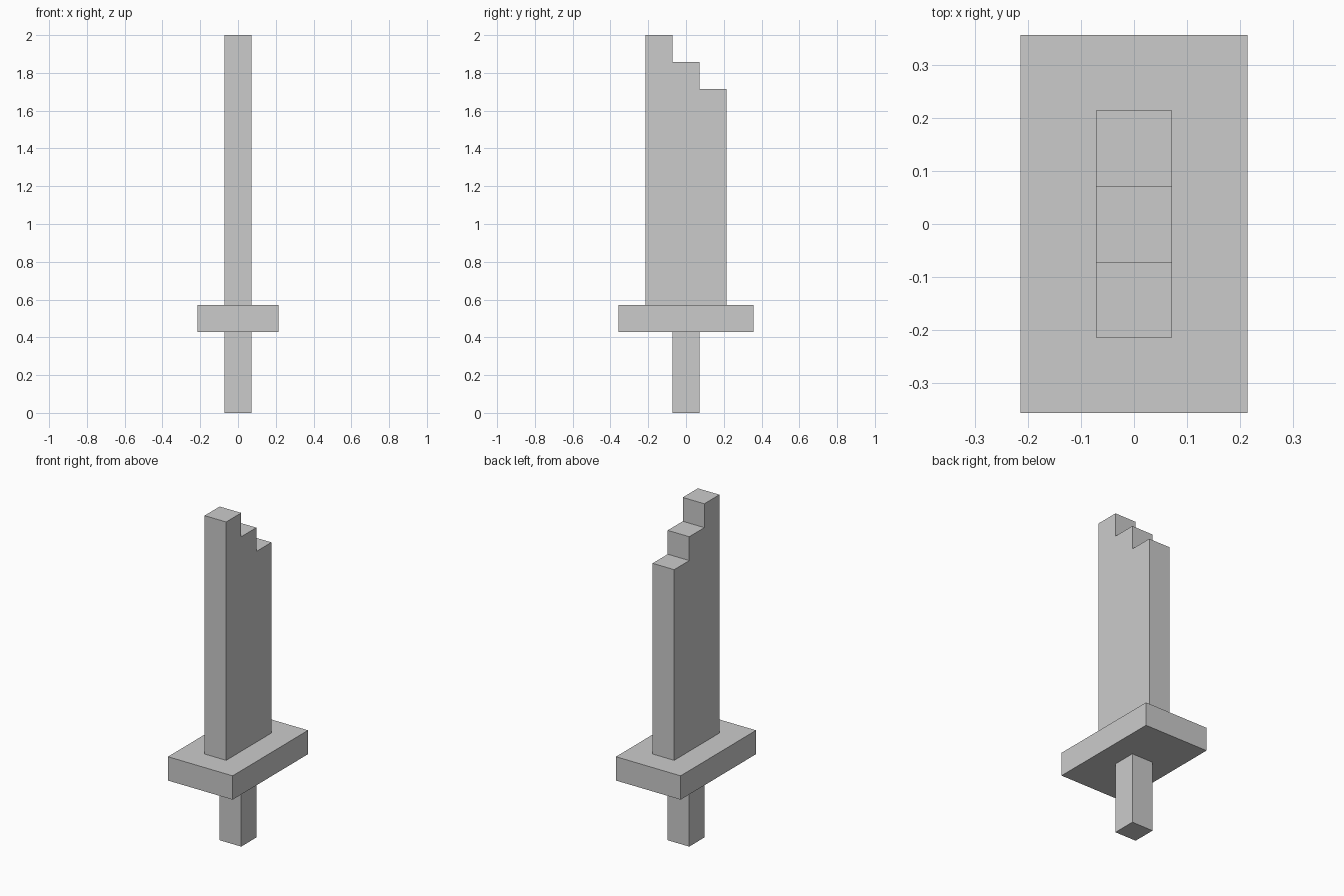
import bpy, bmesh

if "Cube" in bpy.data.objects:
    bpy.data.objects.remove(bpy.data.objects["Cube"])

U = 2 / 14  # one block of the blocky grid


def prism(name, profile, width):
    """Extrude a (y, z) profile, in blocks, symmetrically along x."""
    bm = bmesh.new()
    face = bm.faces.new([bm.verts.new((-width / 2 * U, y * U, z * U)) for y, z in profile])
    ext = bmesh.ops.extrude_face_region(bm, geom=[face], use_keep_orig=True)
    moved = [g for g in ext["geom"] if isinstance(g, bmesh.types.BMVert)]
    bmesh.ops.translate(bm, verts=moved, vec=(width * U, 0, 0))
    bmesh.ops.recalc_face_normals(bm, faces=bm.faces[:])
    mesh = bpy.data.meshes.new(name)
    bm.to_mesh(mesh)
    bm.free()
    obj = bpy.data.objects.new(name, mesh)
    bpy.context.collection.objects.link(obj)
    return obj


def box_profile(half_y, z0, z1):
    return [(-half_y, z0), (half_y, z0), (half_y, z1), (-half_y, z1)]


# Square grip and wide flat guard
prism("grip", box_profile(0.5, 0, 3), 1)
prism("guard", box_profile(2.5, 3, 4), 3)

# Blade with a stepped tip, highest at the front
blade = [(-1.5, 4), (1.5, 4)]
for step in range(3):
    y = 1.5 - step
    blade += [(y, 12 + step), (y - 1, 12 + step)]
prism("blade", blade, 1)
